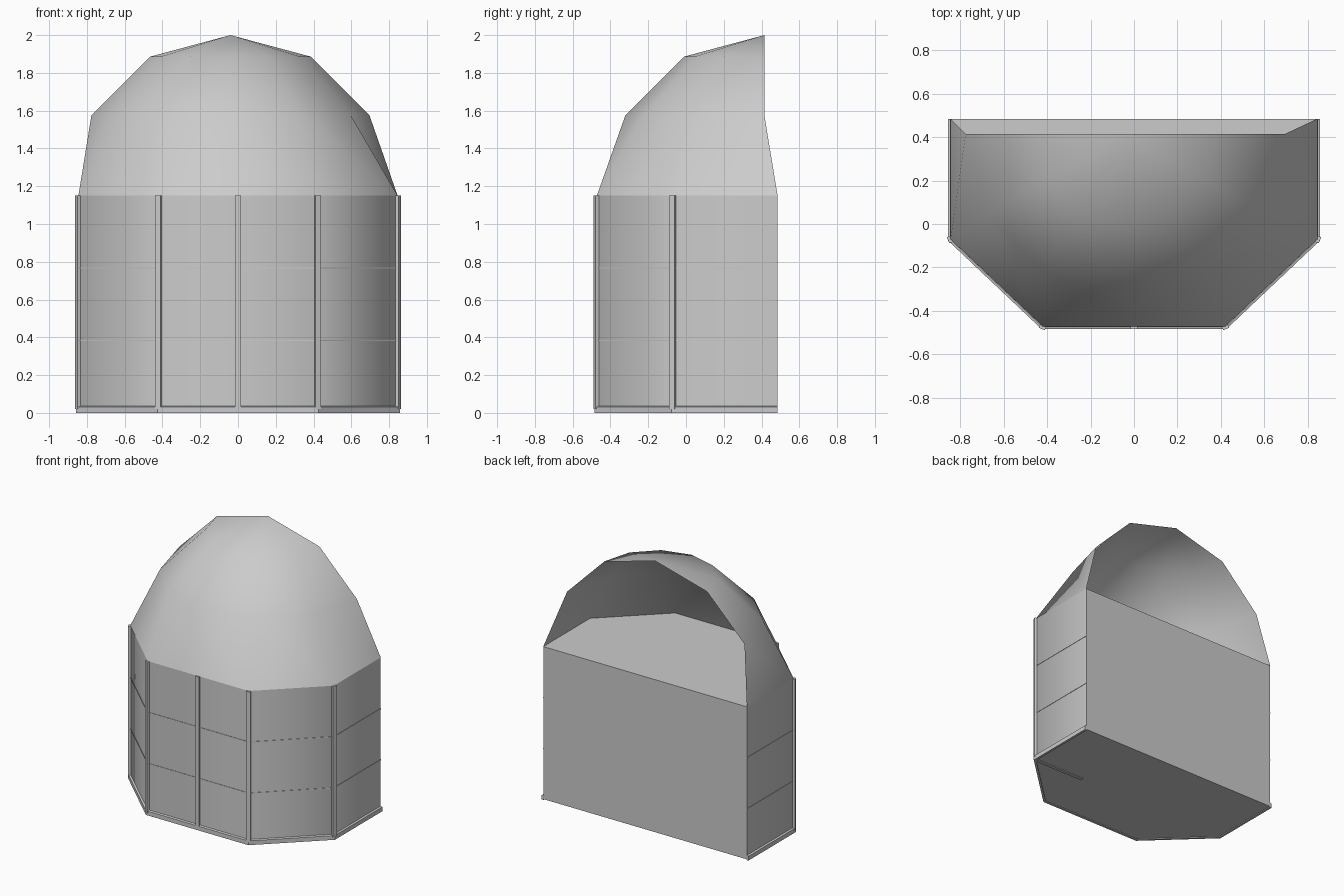
import bpy, bmesh
from math import sin, cos, radians, atan2
from mathutils import Vector, Matrix

if "Cube" in bpy.data.objects:
    bpy.data.objects.remove(bpy.data.objects["Cube"])

# Footprint of the bay, right back corner round the front to left back corner
BASE = [Vector(p) for p in [(0.845, 0.485), (0.845, -0.07), (0.42, -0.472), (0, -0.472),
                            (-0.42, -0.472), (-0.845, -0.07), (-0.845, 0.485)]]
TOP = 1.15


def finish(bm, name, smooth=None, fix=True):
    if fix:
        bmesh.ops.recalc_face_normals(bm, faces=bm.faces)
    me = bpy.data.meshes.new(name)
    bm.to_mesh(me)
    bm.free()
    ob = bpy.data.objects.new(name, me)
    bpy.context.collection.objects.link(ob)
    if smooth:
        bpy.ops.object.select_all(action='DESELECT')
        ob.select_set(True)
        bpy.context.view_layer.objects.active = ob
        bpy.ops.object.shade_smooth_by_angle(angle=radians(smooth))
    return ob


def normal_at(i):
    """Outward miter direction of the footprint at point i."""
    ns = []
    for a, b in ((i - 1, i), (i, i + 1)):
        if a >= 0 and b < len(BASE):
            d = (BASE[b] - BASE[a]).normalized()
            ns.append(Vector((-d.y, d.x)) * -1)
    n = sum(ns, Vector((0, 0))).normalized()
    # outward is away from the interior point
    if n.dot(BASE[i] - Vector((0, 0.3))) < 0:
        n = -n
        ns = [-k for k in ns]
    return n, 1 / n.dot(ns[0])


def strip(name, z0, z1, out, bevel=0.0):
    """Band following the three front walls."""
    bm = bmesh.new()
    rings = []
    for i, p in enumerate(BASE):
        n, m = normal_at(i)
        q, inn = p + n * m * out, p - n * m * 0.004
        rings.append([bm.verts.new((*c, z)) for c, z in
                      ((inn, z0), (q, z0), (q, z1 - bevel), (inn, z1))])
    for a, b in zip(rings, rings[1:]):
        for k in range(4):
            bm.faces.new((a[k], a[(k + 1) % 4], b[(k + 1) % 4], b[k]))
    bm.faces.new(rings[0])
    bm.faces.new(rings[-1])
    return finish(bm, name)


def box(name, loc, size, rot=0):
    bm = bmesh.new()
    bmesh.ops.create_cube(bm, size=1, matrix=Matrix.Translation(loc) @
                          Matrix.Rotation(rot, 4, 'Z') @ Matrix.Diagonal((*size, 1)))
    return finish(bm, name)


# Closed bay body with flat back, floor and top
bm = bmesh.new()
bottom = bm.faces.new([bm.verts.new((p.x, p.y, 0.006)) for p in BASE])
ext = bmesh.ops.extrude_face_region(bm, geom=[bottom], use_keep_orig=True)
for v in ext['geom']:
    if isinstance(v, bmesh.types.BMVert):
        v.co.z = TOP
finish(bm, "bay_walls", 60)

# Half dome, open at the back, its lowest ring following the footprint
bm = bmesh.new()
rings = [[bm.verts.new((p.x, p.y, TOP)) for p in BASE]]
for e in (30, 60):
    r, z = 0.85 * cos(radians(e)), TOP + 0.85 * sin(radians(e))
    rings.append([bm.verts.new((-0.04 + r * cos(radians(30 * i)),
                                0.415 - r * sin(radians(30 * i)), z)) for i in range(7)])
apex = bm.verts.new((-0.04, 0.415, 2.0))
for lo, hi in zip(rings, rings[1:]):
    for i in range(6):
        bm.faces.new((lo[i], hi[i], hi[i + 1], lo[i + 1]))
for i in range(6):
    bm.faces.new((rings[-1][i], apex, rings[-1][i + 1]))
for f in bm.faces:
    f.normal_update()
    if f.normal.z < 0:
        f.normal_flip()
finish(bm, "half_dome", 60, fix=False)

# Base trim and the two thin panel seams
strip("base_trim", 0.0, 0.038, 0.013, 0.006)
for k in (1, 2):
    strip(f"panel_seam_{k}", TOP * k / 3 - 0.003, TOP * k / 3 + 0.003, 0.003)

# Upright posts on the footprint corners and front centre
for i in range(1, 6):
    n, m = normal_at(i)
    c = BASE[i] + n * 0.002
    box(f"post_{i}", (c.x, c.y, 0.02 + (TOP - 0.02) / 2), (0.022, 0.03, TOP - 0.02),
        atan2(n.y, n.x))

# Short bar under the floor by the right corner
box("floor_bar", (0.63, -0.07, 0.01), (0.42, 0.024, 0.02))
